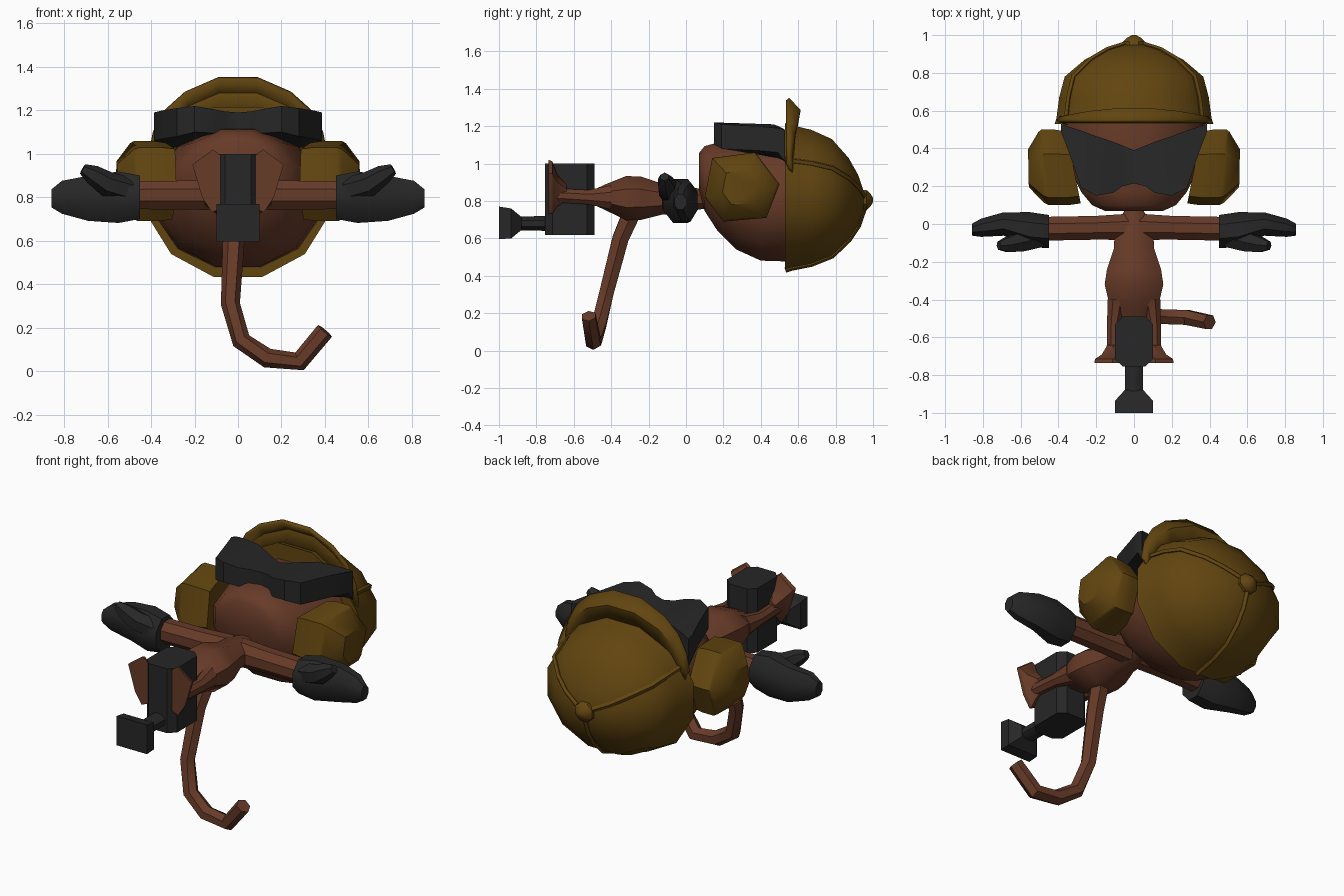
import bpy, bmesh, math
from mathutils import Vector

if "Cube" in bpy.data.objects:
    bpy.data.objects.remove(bpy.data.objects["Cube"])


def material(name, rgb):
    m = bpy.data.materials.new(name)
    m.diffuse_color = (*rgb, 1)
    m.use_nodes = True
    m.node_tree.nodes["Principled BSDF"].inputs["Base Color"].default_value = m.diffuse_color
    return m


BROWN = material("brown_fur", (0.135, 0.043, 0.021))
OCHRE = material("ochre_cloth", (0.122, 0.060, 0.005))
BLACK = material("black_rubber", (0.020, 0.020, 0.020))


def skin(name, rings, mat, mirror=False, angle=40, caps=True, closed=True, thick=0):
    """Bridge a list of point rings into one surface."""
    bm = bmesh.new()
    rows = [[bm.verts.new(p) for p in r] for r in rings]
    n = len(rows[0])
    for a, b in zip(rows, rows[1:]):
        for i in range(n if closed else n - 1):
            j = (i + 1) % n
            bm.faces.new((a[i], a[j], b[j], b[i]))
    if caps:
        bm.faces.new(rows[0])
        bm.faces.new(rows[-1])
    bmesh.ops.recalc_face_normals(bm, faces=bm.faces)
    me = bpy.data.meshes.new(name)
    bm.to_mesh(me)
    bm.free()
    me.materials.append(mat)
    ob = bpy.data.objects.new(name, me)
    bpy.context.collection.objects.link(ob)
    bpy.ops.object.select_all(action='DESELECT')
    ob.select_set(True)
    bpy.context.view_layer.objects.active = ob
    bpy.ops.object.shade_smooth_by_angle(angle=math.radians(angle))
    if thick:
        s = ob.modifiers.new("thickness", 'SOLIDIFY')
        s.thickness, s.offset = thick, 0
    if mirror:
        ob.modifiers.new("mirror", 'MIRROR')
    return ob


def loft(name, rings, mat, axis='y', sides=8, phase=0.5, **kw):
    """Ellipse rings (t, u, v, ru, rv) along an axis."""
    out = []
    for t, u, v, ru, rv in rings:
        row = []
        for i in range(sides):
            a = 2 * math.pi * (i + phase) / sides
            p, q = u + ru * math.cos(a), v + rv * math.sin(a)
            row.append({'x': (t, p, q), 'y': (p, t, q), 'z': (p, q, t)}[axis])
        out.append(row)
    return skin(name, out, mat, **kw)


def tube(name, pts, radii, mat, ref=(0, 1, 0), sides=6, **kw):
    """Round tube along a path; ref is roughly perpendicular to the path."""
    pts = [Vector(p) for p in pts]
    rings = []
    for i, (p, r) in enumerate(zip(pts, radii)):
        t = (pts[min(i + 1, len(pts) - 1)] - pts[max(i - 1, 0)]).normalized()
        s = t.cross(Vector(ref)).normalized()
        u = s.cross(t)
        rings.append([p + r * (s * math.cos(k) + u * math.sin(k))
                      for k in (2 * math.pi * j / sides for j in range(sides))])
    return skin(name, rings, mat, **kw)


# Head
loft("head", [(.07, 0, .96, .16, .10), (.10, 0, .92, .23, .18), (.17, 0, .875, .29, .245),
              (.27, 0, .83, .34, .30), (.40, 0, .80, .375, .33), (.55, 0, .80, .395, .335),
              (.70, 0, .81, .35, .29)], BROWN, sides=12)

# Cap dome with its button and seams
CAP = [(.53, 0, .825, .435, .405), (.56, 0, .825, .425, .395), (.67, 0, .823, .41, .37),
       (.78, 0, .82, .38, .322), (.87, 0, .812, .27, .225), (.92, 0, .805, .17, .14),
       (.95, 0, .805, .06, .05)]
loft("cap_dome", CAP, OCHRE, sides=12)
loft("cap_button", [(.93, 0, .805, .065, .06), (.965, 0, .805, .062, .058),
                    (.987, 0, .805, .038, .036), (1.0, 0, .805, .012, .012)], OCHRE)
for k, deg in enumerate((30, 150, 270)):
    a = math.radians(deg)
    c, s = math.cos(a), math.sin(a)
    tube(f"cap_seam_{k + 1}", [(ru * c * .97, y, v + rv * s * .97) for y, u, v, ru, rv in CAP],
         [.016] * len(CAP), OCHRE, ref=(-s, 0, c), sides=5)

# Cap brim, curling forward from the dome
tips = [(.405, 1.0), (.385, 1.10), (.33, 1.2), (.24, 1.28), (.09, 1.345)]
tips = [(-x, z) for x, z in tips] + [(x, z) for x, z in reversed(tips)]
root, ridge, lip = [], [], []
for x, z in tips:
    zr = .825 + .39 * math.sqrt(1 - (x / .43) ** 2)
    arch = 1 - (x / .41) ** 2
    root.append((x * .96, .56 + .02 * arch, zr - .02))
    ridge.append((x * .97, .555 + .05 * arch, zr * .45 + z * .55))
    lip.append((x, .543, z))
skin("cap_brim", [root, ridge, lip], OCHRE, caps=False, closed=False, thick=.022)

# Ear flaps
HEX = [(.10, .82), (.14, 1.03), (.37, 1.06), (.50, .89), (.43, .71), (.20, .69)]


def flap(scale, x0, slope):
    pts = [(.29 + (y - .29) * scale, .87 + (z - .87) * scale) for y, z in HEX]
    return [(x0 + slope * (y - .1), y, z) for y, z in pts]


skin("ear_flap", [flap(.95, .28, .2), flap(1, .345, .19), flap(1.0, .45, .1),
                  flap(.94, .475, .08), flap(.5, .555, .02)], OCHRE, mirror=True)

# Goggles: columns across the face (x, upper y, lower y, top z, bottom z)
cols = [(0, .39, .215, 1.19, 1.08), (.06, .415, .20, 1.195, 1.08), (.11, .435, .165, 1.205, 1.075),
        (.20, .465, .15, 1.22, 1.08), (.28, .495, .19, 1.21, 1.06), (.345, .515, .38, 1.20, 1.05),
        (.387, .53, .49, 1.19, 1.04)]
cols = [(-c[0], *c[1:]) for c in reversed(cols[1:])] + cols
skin("goggles", [[(x, u, t - .01), (x, u, b - .03), (x, l, b + .02), (x, l, t)]
                 for x, u, l, t, b in cols], BLACK, angle=35)

# Torso and neck
loft("torso", [(-.50, 0, .82, .08, .04), (-.43, 0, .82, .14, .075), (-.32, 0, .815, .168, .128),
               (-.24, 0, .815, .155, .125), (-.13, 0, .81, .115, .09), (-.02, 0, .81, .11, .082),
               (.07, 0, .81, .055, .06), (.15, 0, .81, .05, .05)], BROWN)

# Arms
loft("arm", [(.03, -.015, .81, .075, .08), (.2, -.02, .81, .068, .072),
             (.47, -.025, .81, .068, .07)], BROWN, axis='x', mirror=True)

# Gloves with thumbs
loft("glove", [(.45, -.04, .80, .095, .108), (.55, -.03, .80, .10, .128), (.69, .0, .795, .067, .112),
               (.81, -.02, .80, .052, .082), (.858, -.03, .795, .034, .045)],
     BLACK, axis='x', mirror=True)
tube("thumb", [(.50, -.07, .83), (.60, -.095, .86), (.67, -.11, .905), (.715, -.115, .93)],
     [.06, .058, .045, .025], BLACK, mirror=True)

# Legs and feet
loft("leg", [(-.40, .09, .82, .055, .07), (-.52, .105, .82, .04, .042),
             (-.69, .11, .83, .038, .04)], BROWN, mirror=True)
SOLE = [(.12, .73), (.165, .80), (.21, .95), (.115, 1.02), (.07, .985), (.075, .75)]


def sole(y, k):
    return [(.11 + (x - .11) * k, y, .83 + (z - .83) * k) for x, z in SOLE]


skin("foot", [sole(-.735, 1), sole(-.715, .96), sole(-.69, .6), sole(-.64, .3)],
     BROWN, mirror=True, angle=30)

# Curled tail
tube("tail", [(0, -.28, .76), (-.02, -.35, .6), (-.035, -.425, .31), (.015, -.465, .14),
              (.135, -.49, .06), (.283, -.495, .045), (.40, -.52, .185)],
     [.055, .05, .044, .044, .045, .045, .042], BROWN, angle=50)

# Mallet: eight-sided head, short handle and flared end
OCT = [(.06, -.49), (.10, -.53), (.10, -.715), (.06, -.755)]
OCT += [(-x, y) for x, y in reversed(OCT)]
skin("mallet_head", [[(x, y, z) for x, y in OCT] for z in (.617, 1.0)], BLACK, angle=30)
q = math.sqrt(2)
loft("mallet_handle", [(-.73, 0, .68, .052, .043), (-.91, 0, .68, .052, .04)], BLACK)
loft("mallet_grip_end", [(-.88, 0, .68, .05 * q, .035 * q), (-.935, 0, .68, .1 * q, .08 * q),
                         (-1.0, 0, .683, .1 * q, .087 * q)], BLACK, sides=4, angle=30)
